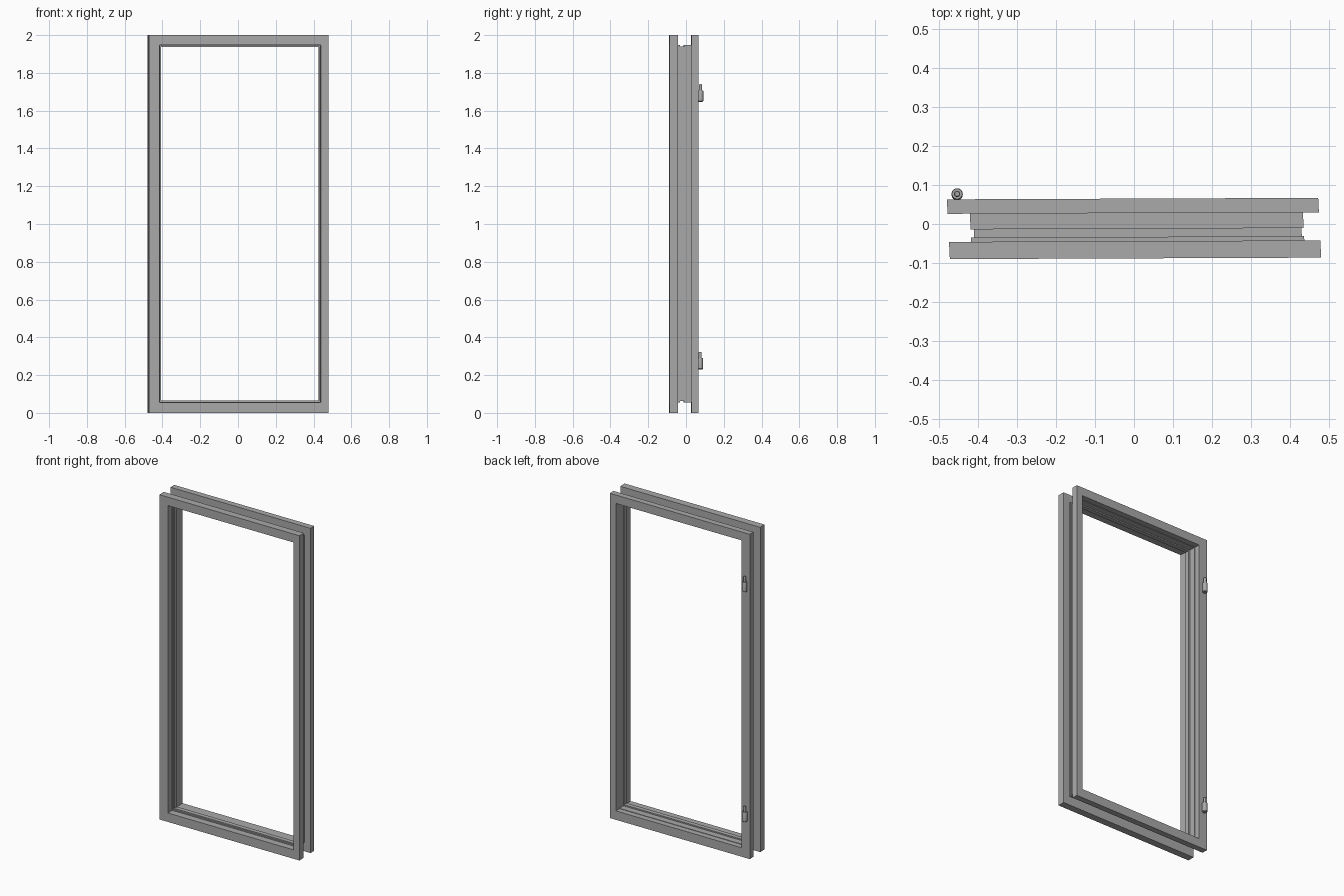
import bpy
import bmesh
from mathutils import Vector

cube = bpy.data.objects.get("Cube")
if cube:
    bpy.data.objects.remove(cube)

# One painted metal colour
steel = bpy.data.materials.new("grey_paint")
steel.use_nodes = True
grey = (0.4, 0.4, 0.4, 1)
steel.diffuse_color = grey
steel.node_tree.nodes["Principled BSDF"].inputs["Base Color"].default_value = grey

# Opening edge and outer edge of the frame: left, right, bottom, top
INNER = (-0.419, 0.434, 0.055, 1.948)
OUTER = (-0.476, 0.475, 0.0, 2.0)


def finish(name, bm):
    bmesh.ops.recalc_face_normals(bm, faces=bm.faces)
    mesh = bpy.data.meshes.new(name)
    bm.to_mesh(mesh)
    bm.free()
    mesh.materials.append(steel)
    obj = bpy.data.objects.new(name, mesh)
    bpy.context.collection.objects.link(obj)
    return obj


def sweep(name, profile):
    """Sweep a closed (depth, width) profile round the opening with mitred corners.
    Width 0 is the opening edge, 1 the outer edge, below 0 juts into the opening."""
    bm = bmesh.new()
    rings = []
    for y, w in profile:
        x0, x1, z0, z1 = [a + (b - a) * w for a, b in zip(INNER, OUTER)]
        corners = ((x0, z0), (x1, z0), (x1, z1), (x0, z1))
        # The frame is very slightly out of square in plan
        rings.append([bm.verts.new((x - 0.05 * y, y + 0.004 * x, z))
                      for x, z in corners])
    for i, ring in enumerate(rings):
        after = rings[(i + 1) % len(rings)]
        for j in range(4):
            k = (j + 1) % 4
            bm.faces.new((ring[j], ring[k], after[k], after[j]))
    return finish(name, bm)


def box_profile(y0, y1):
    return [(y0, 0), (y1, 0), (y1, 1), (y0, 1)]


# Front and back architraves
sweep("front_trim", box_profile(-0.088, -0.044))
sweep("back_trim", box_profile(0.028, 0.065))

# Thin folded lining with a stop pressed into the opening
step = [(-0.046, 0), (-0.033, 0), (-0.033, -0.14), (-0.012, -0.14),
        (-0.012, 0), (0.03, 0)]
inside = [(0.03, -0.05), (-0.009, -0.05), (-0.009, -0.19), (-0.036, -0.19),
          (-0.036, -0.05), (-0.046, -0.05)]
sweep("lining", step + inside)


# Hinge knuckles: a turned barrel with a thinner pin on top
def turned(name, centre, outline, sides=16):
    bm = bmesh.new()
    verts = [bm.verts.new((r, 0, z)) for r, z in outline]
    edges = [bm.edges.new(pair) for pair in zip(verts, verts[1:])]
    bmesh.ops.spin(bm, geom=verts + edges, cent=(0, 0, 0), axis=(0, 0, 1),
                   angle=6.283185307, steps=sides)
    bmesh.ops.remove_doubles(bm, verts=bm.verts, dist=0.0001)
    obj = finish(name, bm)
    obj.location = Vector(centre)
    bpy.ops.object.select_all(action="DESELECT")
    bpy.context.view_layer.objects.active = obj
    obj.select_set(True)
    bpy.ops.object.shade_smooth_by_angle()


knuckle = [(0, 0), (0.011, 0), (0.0145, 0.004), (0.0145, 0.058), (0.013, 0.061),
           (0.008, 0.061), (0.008, 0.09), (0.006, 0.093), (0, 0.093)]
turned("upper_hinge", (-0.453, 0.077, 1.647), knuckle)
turned("lower_hinge", (-0.453, 0.075, 0.23), knuckle)
